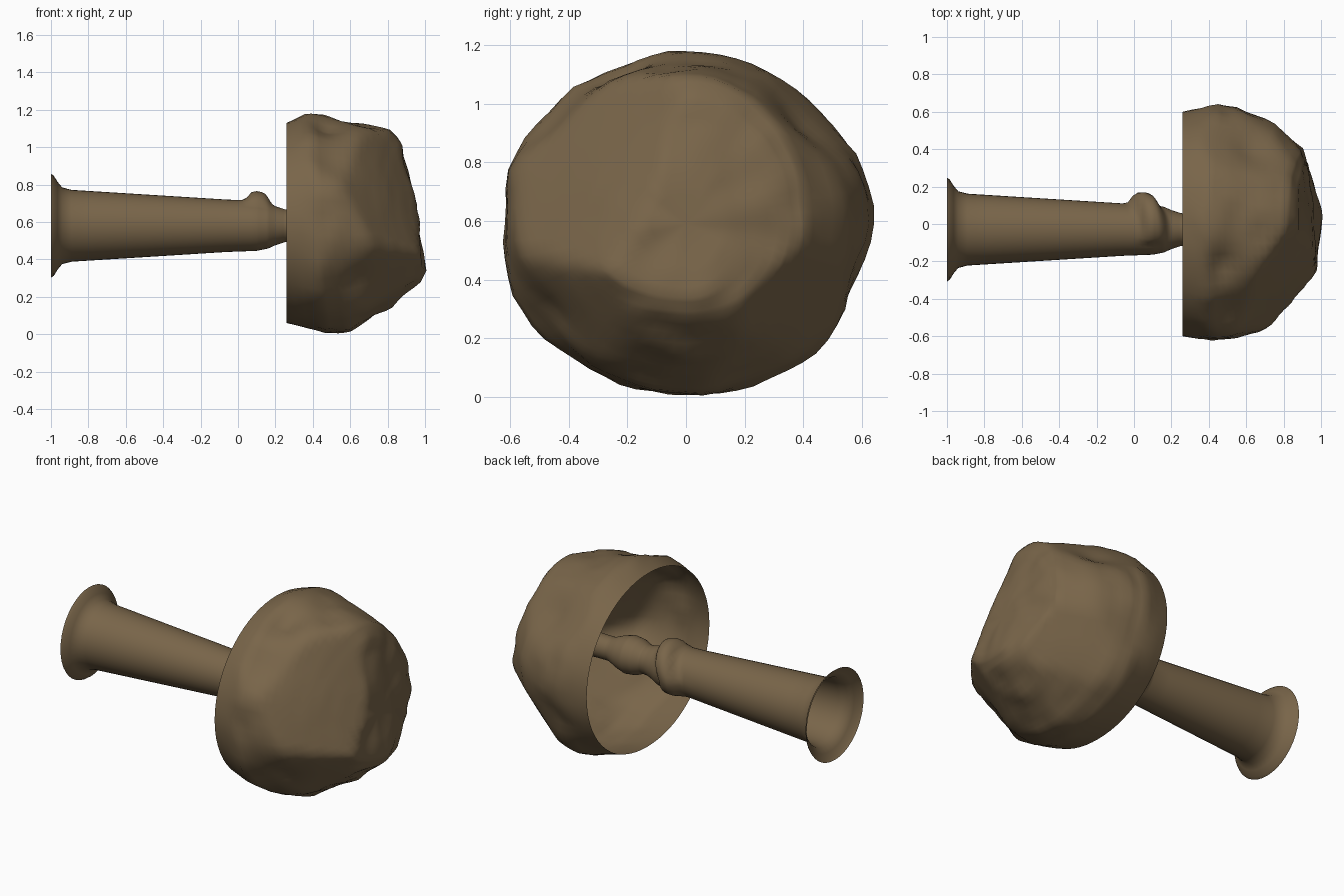
import bpy
import bmesh
import math
from mathutils import Vector, noise

if "Cube" in bpy.data.objects:
    bpy.data.objects.remove(bpy.data.objects["Cube"], do_unlink=True)

brown = bpy.data.materials.new("earthy brown")
brown.use_nodes = True
COLOUR = (0.19, 0.13, 0.067, 1)
brown.diffuse_color = COLOUR
brown.node_tree.nodes["Principled BSDF"].inputs["Base Color"].default_value = COLOUR


def skin(name, rings, pole, angle):
    """Join rings of points into a thin shell, open at the first ring."""
    bm = bmesh.new()
    loops = [[bm.verts.new(p) for p in ring] for ring in rings]
    n = len(loops[0])
    for a, b in zip(loops, loops[1:]):
        for i in range(n):
            j = (i + 1) % n
            bm.faces.new((a[i], a[j], b[j], b[i]))
    tip = bm.verts.new(pole)
    last = loops[-1]
    for i in range(n):
        bm.faces.new((last[i], last[(i + 1) % n], tip))
    mesh = bpy.data.meshes.new(name)
    bm.to_mesh(mesh)
    bm.free()
    mesh.materials.append(brown)
    obj = bpy.data.objects.new(name, mesh)
    bpy.context.collection.objects.link(obj)
    bpy.ops.object.select_all(action="DESELECT")
    obj.select_set(True)
    bpy.context.view_layer.objects.active = obj
    bpy.ops.object.shade_smooth_by_angle(angle=math.radians(angle))


def refine(profile, steps):
    """Add evenly spaced points between the points of a profile."""
    out = []
    for a, b in zip(profile, profile[1:]):
        for s in range(steps):
            t = s / steps
            out.append((a[0] + (b[0] - a[0]) * t, a[1] + (b[1] - a[1]) * t))
    return out + [profile[-1]]


# Handle: hollow flared foot, tapering shaft, narrow neck and an inner knob
HANDLE_Y, HANDLE_Z = -0.03, 0.58
foot = [(-1, .278), (-.985, .268), (-.965, .235), (-.94, .205), (-.89, .192)]
shaft = refine([(-.89, .192), (-.06, .14)], 8)[1:]
neck = refine([(-.06, .14), (.1, .134), (.16, .122), (.2, .104), (.25, .088), (.29, .085),
               (.34, .105), (.4, .112), (.46, .095), (.52, .07), (.6, .07), (.9, .08)], 6)[1:]


def handle_ring(x, r, n=40):
    ring = []
    for i in range(n):
        a = math.tau * i / n
        # A slanting lump wraps the upper back of the shaft
        centre = .04 + .07 * max(0, math.sin(a))
        side = max(0, math.cos(a - .6)) ** .7
        lump = .07 * side * math.exp(-((x - centre) / .06) ** 4)
        ring.append((x, HANDLE_Y + (r + lump) * math.cos(a), HANDLE_Z + (r + lump) * math.sin(a)))
    return ring


rings = [handle_ring(x, r) for x, r in foot + shaft + neck]
skin("handle", rings, (.92, HANDLE_Y, HANDLE_Z), 60)


# Head: hollow stone shell, blended from four side profiles
CENTRE = Vector((.4, 0, .59))
sides = [
    [(.26, .6), (.45, .64), (.55, .62), (.75, .53), (.91, .41), (.93, .36), (.95, .2), (.96, .1)],
    [(.26, .54), (.39, .59), (.52, .57), (.66, .53), (.81, .5), (.88, .42), (.92, .24), (.95, .1)],
    [(.26, .6), (.42, .64), (.55, .61), (.7, .56), (.82, .5), (.9, .43), (.97, .33), (.98, .12)],
    [(.26, .53), (.47, .59), (.6, .57), (.7, .52), (.82, .44), (.97, .31), (1, .25), (.98, .1)],
]
sides = [refine(p, 4) for p in sides]

# Soft chips: facing direction and distance from the centre
chips = [(Vector(n).normalized(), d) for n, d in [
    ((.74, -.55, .36), .515), ((.97, .05, .2), .56), ((.3, -.65, .65), .58),
    ((.6, -.6, -.55), .585), ((.25, .65, .68), .565), ((.6, .65, -.5), .585),
    ((.05, .05, 1), .585)]]
# Hollows: place, radius and depth
dents = [((.62, -.5, .27), .11, .04), ((.42, -.6, .62), .12, .02), ((.5, -.5, .95), .13, .025),
         ((.48, -.25, 1.12), .1, .05), ((.64, .42, .95), .1, .03), ((.72, -.15, .1), .1, .03),
         ((.5, .58, .4), .14, .02), ((.6, .25, .08), .14, .02)]


def weather(p, strength):
    out = (p - CENTRE).normalized()
    p = p + out * strength * (.02 * noise.noise(p * 4) + .012 * noise.noise(p * 9))
    for n, d in chips:
        over = (p - CENTRE).dot(n) - d
        if over > 0:
            p = p - out * .88 * over / max(.4, out.dot(n))
    for place, radius, depth in dents:
        p = p - out * depth * strength * math.exp(-((p - Vector(place)).length / radius) ** 2)
    return p


SEGMENTS = 64
shell = []
for row in range(len(sides[0])):
    ring = []
    for i in range(SEGMENTS):
        turn = 4 * i / SEGMENTS
        k = int(turn)
        t = turn - k
        t = t * t * (3 - 2 * t)
        a, b = sides[k][row], sides[(k + 1) % 4][row]
        x, r = a[0] + (b[0] - a[0]) * t, a[1] + (b[1] - a[1]) * t
        ang = math.tau * i / SEGMENTS
        p = Vector((x, r * math.cos(ang), CENTRE.z + r * math.sin(ang)))
        ring.append(weather(p, min(1, row / 4)))
    shell.append(ring)

skin("stone_head", shell, weather(Vector((.965, 0, CENTRE.z)), 1), 50)
